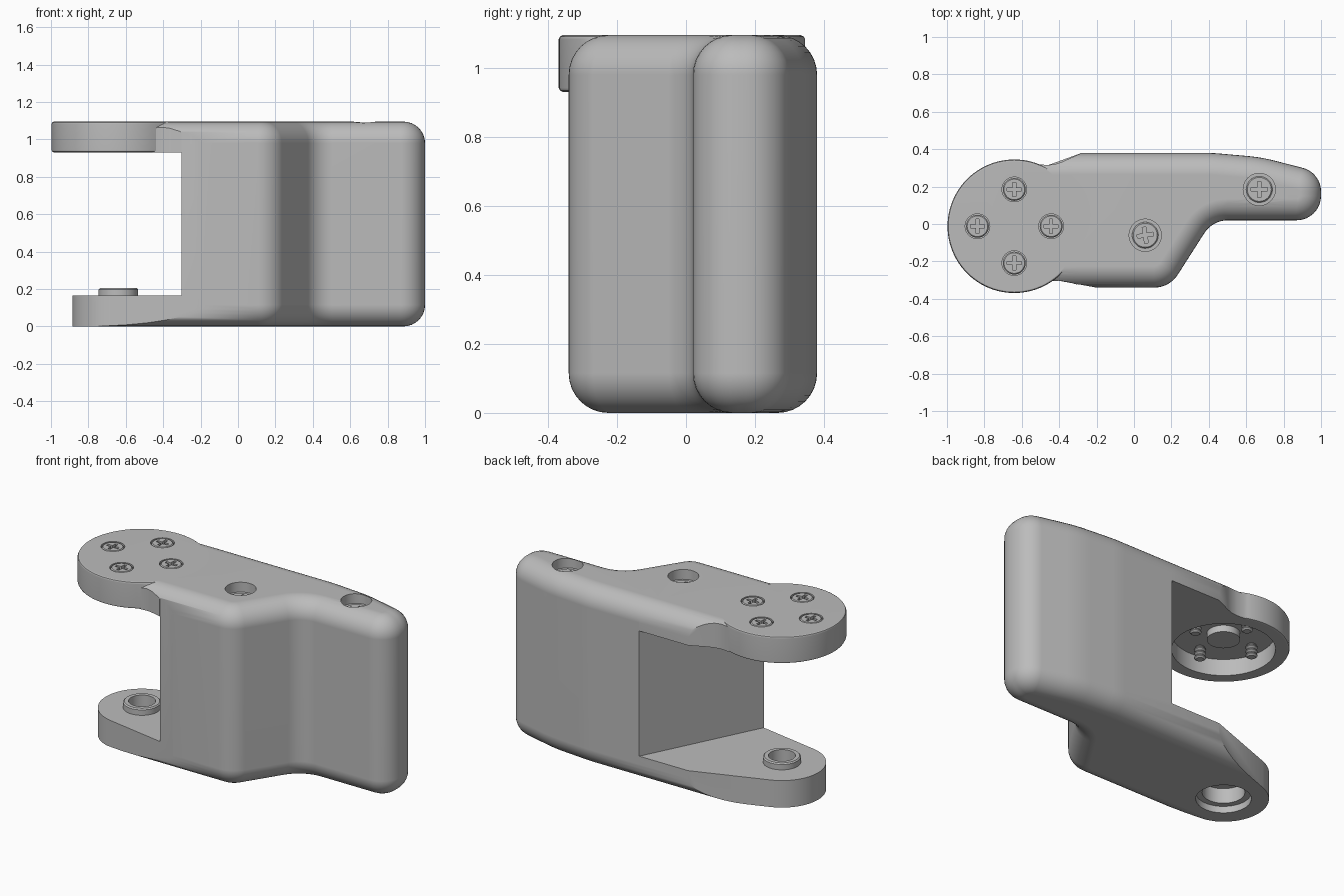
import bpy, bmesh, math
from mathutils import Vector

if "Cube" in bpy.data.objects:
    bpy.data.objects.remove(bpy.data.objects["Cube"])

grey = bpy.data.materials.new("plain grey")
grey.use_nodes = True
grey.diffuse_color = (0.5, 0.5, 0.5, 1)
grey.node_tree.nodes["Principled BSDF"].inputs["Base Color"].default_value = (0.5, 0.5, 0.5, 1)

TOP = 1.095
HUB = Vector((-0.64, -0.012))


def loft(name, rings):
    """Closed solid through rings of equal length, each (points, z)."""
    bm = bmesh.new()
    loops = [[bm.verts.new((p[0], p[1], z)) for p in pts] for pts, z in rings]
    n = len(loops[0])
    for a, b in zip(loops, loops[1:]):
        for i in range(n):
            j = (i + 1) % n
            bm.faces.new((a[i], a[j], b[j], b[i]))
    bm.faces.new(loops[0][::-1])
    bm.faces.new(loops[-1])
    bmesh.ops.recalc_face_normals(bm, faces=bm.faces)
    mesh = bpy.data.meshes.new(name)
    bm.to_mesh(mesh)
    bm.free()
    mesh.materials.append(grey)
    obj = bpy.data.objects.new(name, mesh)
    bpy.context.collection.objects.link(obj)
    return obj


def arc(c, r, a0, a1, n):
    return [Vector((c[0] + r * math.cos(math.radians(a0 + (a1 - a0) * i / n)),
                    c[1] + r * math.sin(math.radians(a0 + (a1 - a0) * i / n)))) for i in range(n + 1)]


def turned(name, c, profile, n=48):
    """Round solid from (radius, z) steps."""
    return loft(name, [(arc(c, r, 0, 360, n)[:-1], z) for r, z in profile])


def prism(name, pts, z0, z1):
    return loft(name, [(pts, z0), (pts, z1)])


def boolean(obj, tool, op="DIFFERENCE"):
    mod = obj.modifiers.new("boolean", "BOOLEAN")
    mod.operation, mod.object, mod.solver = op, tool, "EXACT"
    bpy.context.view_layer.objects.active = obj
    bpy.ops.object.modifier_apply(modifier=mod.name)
    bpy.data.objects.remove(tool)


def filleted(corners, inset, steps=8):
    """Counter-clockwise outline of (x, y, radius) corners, moved inwards."""
    out = []
    for i, (x, y, r) in enumerate(corners):
        p = Vector((x, y))
        d0 = (p - Vector(corners[i - 1][:2])).normalized()
        d1 = (Vector(corners[(i + 1) % len(corners)][:2]) - p).normalized()
        n0, n1 = Vector((-d0.y, d0.x)), Vector((-d1.y, d1.x))
        turn = math.atan2(d0.x * d1.y - d0.y * d1.x, d0.dot(d1))
        side = 1 if turn > 0 else -1
        start = p - d0 * r * math.tan(abs(turn) / 2)
        centre = start + n0 * r * side
        rad = r - inset * side
        a = math.atan2(-n0.y * side, -n0.x * side)
        for k in range(steps + 1):
            t = a + turn * k / steps
            out.append(centre + Vector((math.cos(t), math.sin(t))) * rad)
    return out


# Soft-edged slab that the body and both arms are cut from
CORNERS = [(-1.2, -0.34, 0.13), (0.19, -0.34, 0.15), (0.42, 0.02, 0.15),
           (1.0, 0.02, 0.13), (1.0, 0.275, 0.13), (0.68, 0.357, 0.9),
           (0.42, 0.38, 0.9), (-1.2, 0.38, 0.13)]
ROUND = 0.115


def slab(name):
    bend = [math.radians(90 * i / 8) for i in range(9)]
    steps = [(ROUND * (1 - math.sin(t)), ROUND * (1 - math.cos(t))) for t in bend]
    rings = [(filleted(CORNERS, d), z) for d, z in steps]
    rings += [(filleted(CORNERS, d), TOP - z) for d, z in reversed(steps)]
    return loft(name, rings)


# Body with the tapered lower arm
body = slab("body")
taper = arc(HUB, 0.245, 110, 260, 32) + [(-0.2, -0.34), (-0.2, -0.6), (1.2, -0.6),
                                         (1.2, 0.6), (-0.28, 0.6), (-0.28, 0.38)]
boolean(body, prism("taper_cutter", taper, -0.2, 1.3), "INTERSECT")
wall = [(-1.5, -0.5), (-0.39, -0.5), (0.11, 0.5), (-1.5, 0.5)]
boolean(body, prism("gap_cutter", wall, 0.165, 1.4))

# Upper arm: neck and round head
arm = slab("upper_arm")
neck = [(-0.6, -0.2), (-0.47, -0.308), (-0.4, -0.303), (-0.36, -0.309), (-0.302, -0.324),
        (0.11, 0.5), (-0.28, 0.5), (-0.28, 0.38), (-0.385, 0.332), (-0.42, 0.32),
        (-0.46, 0.315), (-0.52, 0.32), (-0.6, 0.2)]
boolean(arm, prism("neck_cutter", neck, 0.93, 1.4), "INTERSECT")
head = turned("head", HUB, [(0.345, 0.93), (0.353, 0.934), (0.357, 0.942), (0.357, 1.083),
                            (0.353, 1.091), (0.345, TOP)], 96)
boolean(arm, head, "UNION")
boolean(body, arm, "UNION")

# Round pocket under the head and its centre boss
boolean(body, turned("pocket_cutter", HUB, [(0.28, 0.8), (0.28, 1.03)], 64))
turned("pocket_boss", HUB, [(0.09, 0.99), (0.09, 1.04)])

# Lower pivot: raised collar, stepped bore
boolean(body, turned("collar", HUB, [(0.105, 0.1), (0.105, 0.198), (0.098, 0.205)]), "UNION")
boolean(body, turned("bore_cutter", HUB, [(0.15, -0.1), (0.15, 0.04), (0.115, 0.04),
                                          (0.115, 0.13), (0.075, 0.13), (0.075, 0.4)]))


def screw(name, c, r, z, spin):
    """Round head with a cross slot."""
    obj = turned(name, c, [(r, z - 0.05), (r, z - 0.006), (r - 0.006, z)], 32)
    a, b = r * 0.62, r * 0.14
    cross = [(a, -b), (a, b), (b, b), (b, a), (-b, a), (-b, b),
             (-a, b), (-a, -b), (-b, -b), (-b, -a), (b, -a), (b, -b)]
    s, k = math.sin(spin), math.cos(spin)
    pts = [(c[0] + x * k - y * s, c[1] + x * s + y * k) for x, y in cross]
    boolean(obj, prism("slot_cutter", pts, z - 0.03, z + 0.1))


# Four flush head screws with threaded tips in the pocket
for i in range(4):
    c = HUB + 0.197 * Vector((math.cos(i * math.pi / 2), math.sin(i * math.pi / 2)))
    boolean(body, turned("seat_cutter", c, [(0.066, 1.045), (0.066, 1.3)], 32))
    screw(f"head_screw_{i + 1}", c, 0.061, TOP, 0)
    tip = []
    for k in range(4):
        z = 0.955 + 0.024 * k
        tip += [(0.022, z), (0.032, z + 0.008), (0.032, z + 0.014), (0.022, z + 0.022)]
    turned(f"screw_tip_{i + 1}", c, tip, 20)

# Two sunk body screws
for i, c in enumerate([(0.06, -0.06), (0.67, 0.185)]):
    boolean(body, turned("sink_cutter", c, [(0.07, 0.99), (0.07, 1.035), (0.086, 1.035), (0.086, 1.3)]))
    screw(f"body_screw_{i + 1}", c, 0.07, 1.04, 0.15 * (1 - i))

# Smooth shading with crisp edges
for obj in list(bpy.context.scene.objects):
    if obj.type == "MESH" and obj.data.materials and obj.data.materials[0] == grey:
        bpy.ops.object.select_all(action="DESELECT")
        obj.select_set(True)
        bpy.context.view_layer.objects.active = obj
        bpy.ops.object.shade_smooth_by_angle(angle=math.radians(30))
        obj.modifiers.new("even_shading", "WEIGHTED_NORMAL").keep_sharp = True
